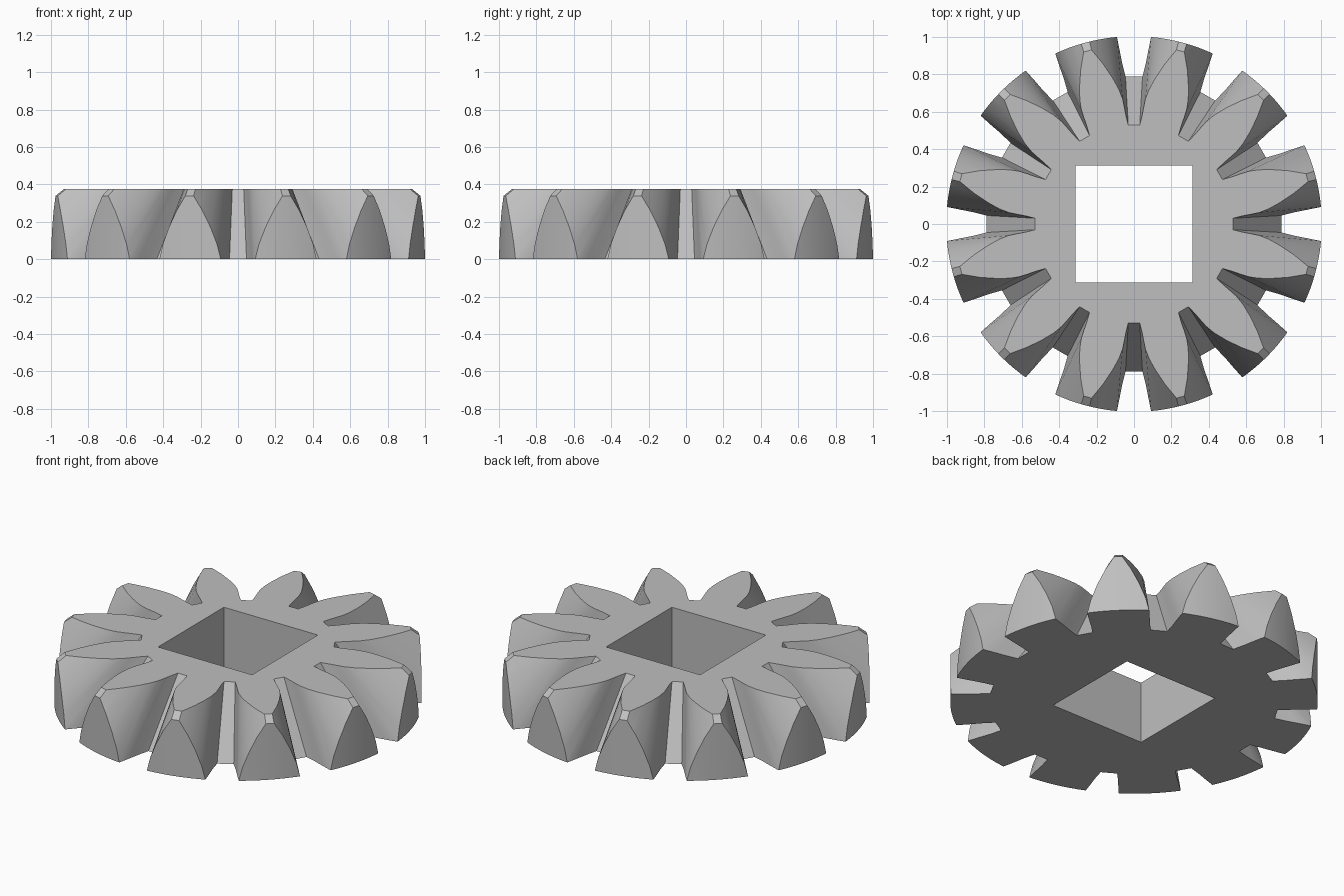
import bpy
import bmesh
from math import radians, sin, cos

cube = bpy.data.objects.get("Cube")
if cube:
    bpy.data.objects.remove(cube, do_unlink=True)

TEETH = 12
HEIGHT = 0.375
TOP_SCALE = 0.67      # the section shrinks towards the cone apex
OUTER_RADIUS = 1.004
HOLE = 0.627

# Half a tooth gap: radius and angle from the gap centre, root to tip
FLANK = [(0.79, 3.3), (0.86, 4.2), (0.93, 4.7), (1.0, 5.2), (1.08, 6.4),
         (1.18, 8.4), (1.3, 10.9), (1.43, 13.7)]

grey = bpy.data.materials.new("grey metal")
grey.use_nodes = True
grey.diffuse_color = (0.52, 0.52, 0.52, 1)
grey.node_tree.nodes["Principled BSDF"].inputs["Base Color"].default_value = grey.diffuse_color


def make_object(name, bm):
    bmesh.ops.recalc_face_normals(bm, faces=bm.faces)
    mesh = bpy.data.meshes.new(name)
    bm.to_mesh(mesh)
    bm.free()
    mesh.materials.append(grey)
    obj = bpy.data.objects.new(name, mesh)
    bpy.context.collection.objects.link(obj)
    return obj


# Full gear outline, one mirrored gap at a time
outline = []
for i in range(TEETH):
    gap = [(r, -a) for r, a in reversed(FLANK)] + FLANK
    for r, a in gap:
        angle = radians(i * 360 / TEETH + a)
        outline.append((r * cos(angle), r * sin(angle)))

# Tapered toothed body
bm = bmesh.new()
bottom = [bm.verts.new((x, y, 0)) for x, y in outline]
top = [bm.verts.new((x * TOP_SCALE, y * TOP_SCALE, HEIGHT)) for x, y in outline]
bm.faces.new(bottom)
bm.faces.new(top)
for i in range(len(outline)):
    j = (i + 1) % len(outline)
    bm.faces.new((bottom[i], bottom[j], top[j], top[i]))
gear = make_object("bevel_gear", bm)

# Cylinder that trims the tooth ends
bm = bmesh.new()
bmesh.ops.create_cone(bm, cap_ends=True, segments=180, radius1=OUTER_RADIUS,
                      radius2=OUTER_RADIUS, depth=2)
rim_cutter = make_object("rim_cutter", bm)

# Square shaft hole
bm = bmesh.new()
bmesh.ops.create_cube(bm, size=1)
bmesh.ops.scale(bm, vec=(HOLE, HOLE, 2), verts=bm.verts)
hole_cutter = make_object("hole_cutter", bm)

bpy.ops.object.select_all(action='DESELECT')
bpy.context.view_layer.objects.active = gear
gear.select_set(True)
for cutter, operation in ((rim_cutter, 'INTERSECT'), (hole_cutter, 'DIFFERENCE')):
    cutter.hide_render = True
    mod = gear.modifiers.new(cutter.name, 'BOOLEAN')
    mod.operation = operation
    mod.solver = 'EXACT'
    mod.object = cutter
    bpy.ops.object.modifier_apply(modifier=mod.name)
    bpy.data.objects.remove(cutter, do_unlink=True)

bpy.ops.object.shade_smooth_by_angle(angle=radians(25))
